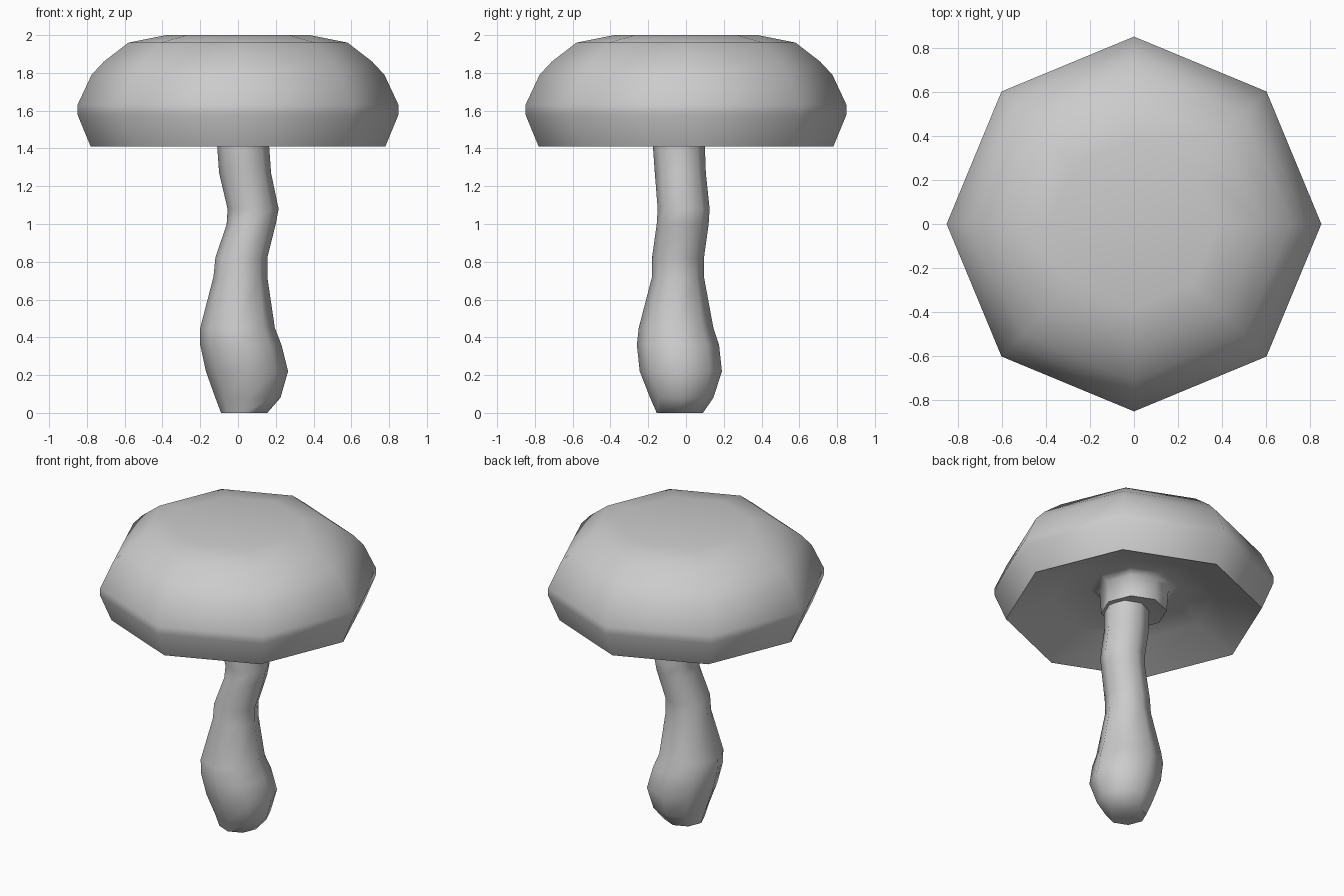
import bpy, math

if "Cube" in bpy.data.objects:
    bpy.data.objects.remove(bpy.data.objects["Cube"])

SIDES = 8


def loft(name, rings, close_start=True, close_end=True):
    """Skin 8-sided rings given as (centre x, centre y, radius x, radius y, z)."""
    verts, faces = [], []
    for cx, cy, rx, ry, z in rings:
        for i in range(SIDES):
            a = 2 * math.pi * i / SIDES
            verts.append((cx + rx * math.cos(a), cy + ry * math.sin(a), z))
    for r in range(len(rings) - 1):
        for i in range(SIDES):
            j = (i + 1) % SIDES
            a, b = r * SIDES, (r + 1) * SIDES
            faces.append((a + i, a + j, b + j, b + i))
    if close_start:
        faces.append(tuple(reversed(range(SIDES))))
    if close_end:
        n = (len(rings) - 1) * SIDES
        faces.append(tuple(range(n, n + SIDES)))
    mesh = bpy.data.meshes.new(name)
    mesh.from_pydata(verts, [], faces)
    obj = bpy.data.objects.new(name, mesh)
    bpy.context.collection.objects.link(obj)
    bpy.ops.object.select_all(action='DESELECT')
    obj.select_set(True)
    bpy.context.view_layer.objects.active = obj
    bpy.ops.object.shade_smooth_by_angle(angle=math.radians(60))
    return obj


# Cap: collar around the stem, hollow underside, rim, rounded dome
cap_profile = [(0.15, 1.43), (0.20, 1.42), (0.21, 1.56), (0.27, 1.59),
               (0.50, 1.52), (0.78, 1.41), (0.85, 1.58), (0.85, 1.63),
               (0.775, 1.79), (0.71, 1.86), (0.58, 1.96), (0.38, 2.0)]
loft("mushroom_cap", [(0, 0, r, r, z) for r, z in cap_profile])

# Stem: z, then left/right extents in x and front/back extents in y
stem_sections = [
    (0.00, -0.09, 0.155, -0.155, 0.09),
    (0.08, -0.12, 0.225, -0.19, 0.145),
    (0.22, -0.17, 0.265, -0.245, 0.19),
    (0.36, -0.20, 0.23, -0.26, 0.175),
    (0.45, -0.20, 0.195, -0.25, 0.145),
    (0.72, -0.13, 0.155, -0.18, 0.095),
    (0.82, -0.12, 0.155, -0.18, 0.095),
    (1.00, -0.06, 0.20, -0.155, 0.12),
    (1.08, -0.055, 0.215, -0.15, 0.125),
    (1.27, -0.10, 0.175, -0.165, 0.105),
    (1.41, -0.11, 0.165, -0.175, 0.10),
    (1.60, -0.11, 0.165, -0.175, 0.10),
]
loft("mushroom_stem", [((a + b) / 2, (c + d) / 2, (b - a) / 2, (d - c) / 2, z)
                       for z, a, b, c, d in stem_sections])
